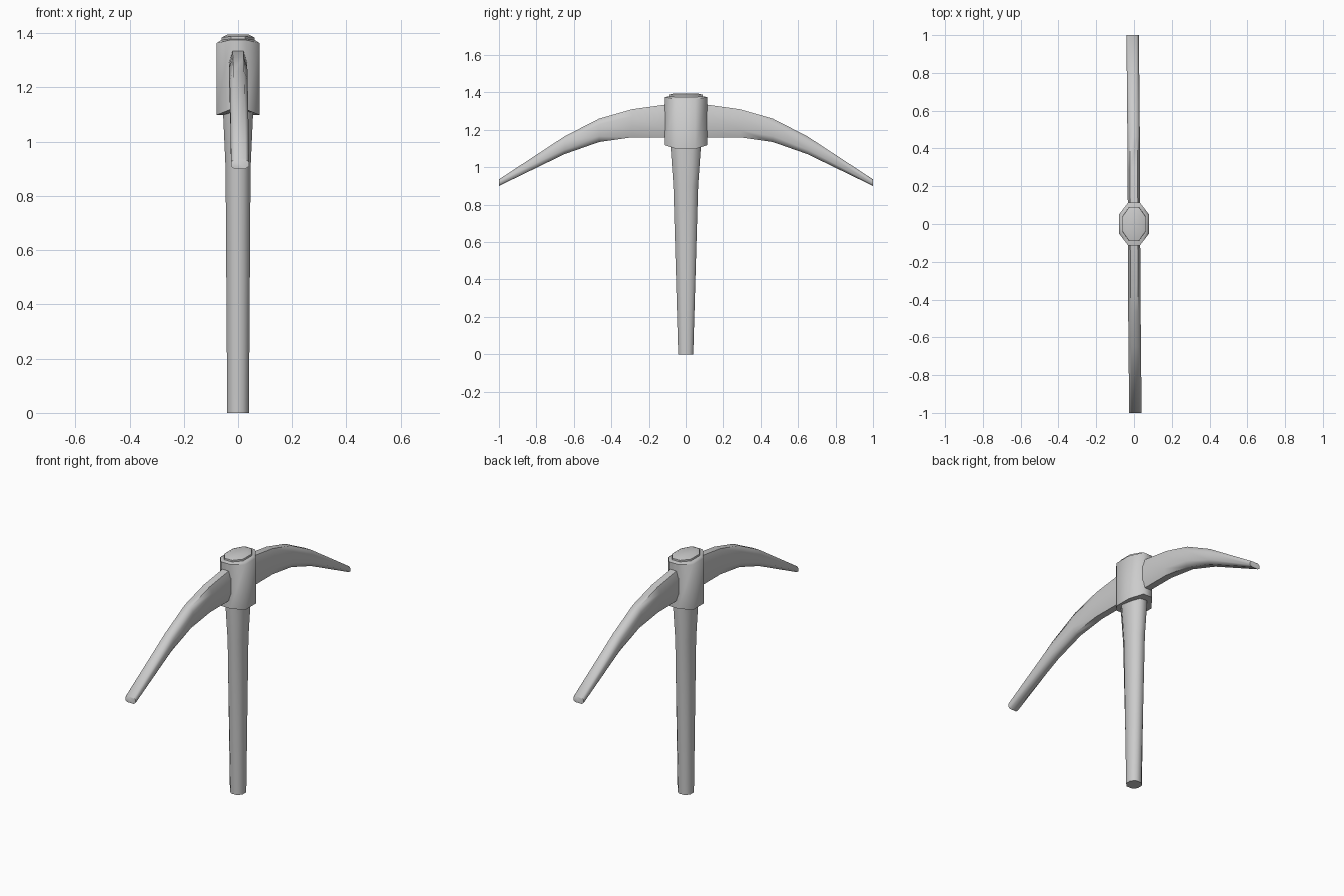
import bpy, bmesh, math

cube = bpy.data.objects.get("Cube")
if cube:
    bpy.data.objects.remove(cube)

grey = bpy.data.materials.new("light grey")
grey.use_nodes = True
grey.diffuse_color = (0.6, 0.6, 0.6, 1)
grey.node_tree.nodes["Principled BSDF"].inputs["Base Color"].default_value = (0.6, 0.6, 0.6, 1)


def loft(name, rings, angle):
    """Skin a list of equal-length point rings and close both ends."""
    bm = bmesh.new()
    loops = [[bm.verts.new(p) for p in ring] for ring in rings]
    for a, b in zip(loops, loops[1:]):
        for i in range(len(a)):
            j = (i + 1) % len(a)
            bm.faces.new((a[i], a[j], b[j], b[i]))
    bm.faces.new(loops[0])
    bm.faces.new(loops[-1])
    bmesh.ops.recalc_face_normals(bm, faces=bm.faces)
    mesh = bpy.data.meshes.new(name)
    bm.to_mesh(mesh)
    bm.free()
    mesh.materials.append(grey)
    obj = bpy.data.objects.new(name, mesh)
    bpy.context.collection.objects.link(obj)
    bpy.ops.object.select_all(action="DESELECT")
    obj.select_set(True)
    bpy.context.view_layer.objects.active = obj
    bpy.ops.object.shade_smooth_by_angle(angle=math.radians(angle))
    return obj


def octagon(hx, hy, cx, cy):
    """Chamfered rectangle; cx and cy are the half lengths of the flat sides."""
    return [(hx, -cy), (hx, cy), (cx, hy), (-cx, hy),
            (-hx, cy), (-hx, -cy), (-cx, -hy), (cx, -hy)]


# Tapered handle, flaring below the head: height, half width, half depth
handle_profile = [(0, 0.04, 0.04), (0.9, 0.046, 0.066), (1.1, 0.055, 0.08), (1.2, 0.055, 0.08)]
loft("handle", [[(x, y, z) for x, y in octagon(w, d, w * 0.45, d * 0.45)]
                for z, w, d in handle_profile], 60)


# Collar: ends sit slightly higher than the flanks
def collar_ring(z, lift, hx, hy, cx, cy):
    return [(x, y, z + (lift if abs(y) == hy else 0)) for x, y in octagon(hx, hy, cx, cy)]


loft("collar", [collar_ring(1.098, 0.02, 0.08, 0.115, 0.03, 0.05),
                collar_ring(1.363, 0.012, 0.08, 0.115, 0.03, 0.05),
                collar_ring(1.375, 0.004, 0.062, 0.092, 0.026, 0.042)], 60)

# Low crown on top of the collar
loft("crown", [collar_ring(1.36, 0, 0.062, 0.092, 0.026, 0.042),
               collar_ring(1.385, 0.003, 0.06, 0.09, 0.025, 0.04),
               collar_ring(1.395, 0, 0.04, 0.06, 0.016, 0.03)], 50)

# Curved picks: distance out, bottom, top, sideways drift
pick_profile = [(0.04, 1.16, 1.34, 0), (0.11, 1.16, 1.335, 0), (0.29, 1.16, 1.31, 0.001),
                (0.465, 1.135, 1.26, 0.002), (0.65, 1.07, 1.165, 0.004), (1, 0.90, 0.935, 0.007)]


def pick(name, side):
    rings = []
    for out, low, high, drift in pick_profile:
        mid, half = (low + high) / 2, (high - low) / 2
        rings.append([(side * (x + drift), -side * out, mid + z)
                      for x, z in octagon(0.033, half, 0.02, half * 0.5)])
    loft(name, rings, 65)


pick("front_pick", 1)
pick("back_pick", -1)
